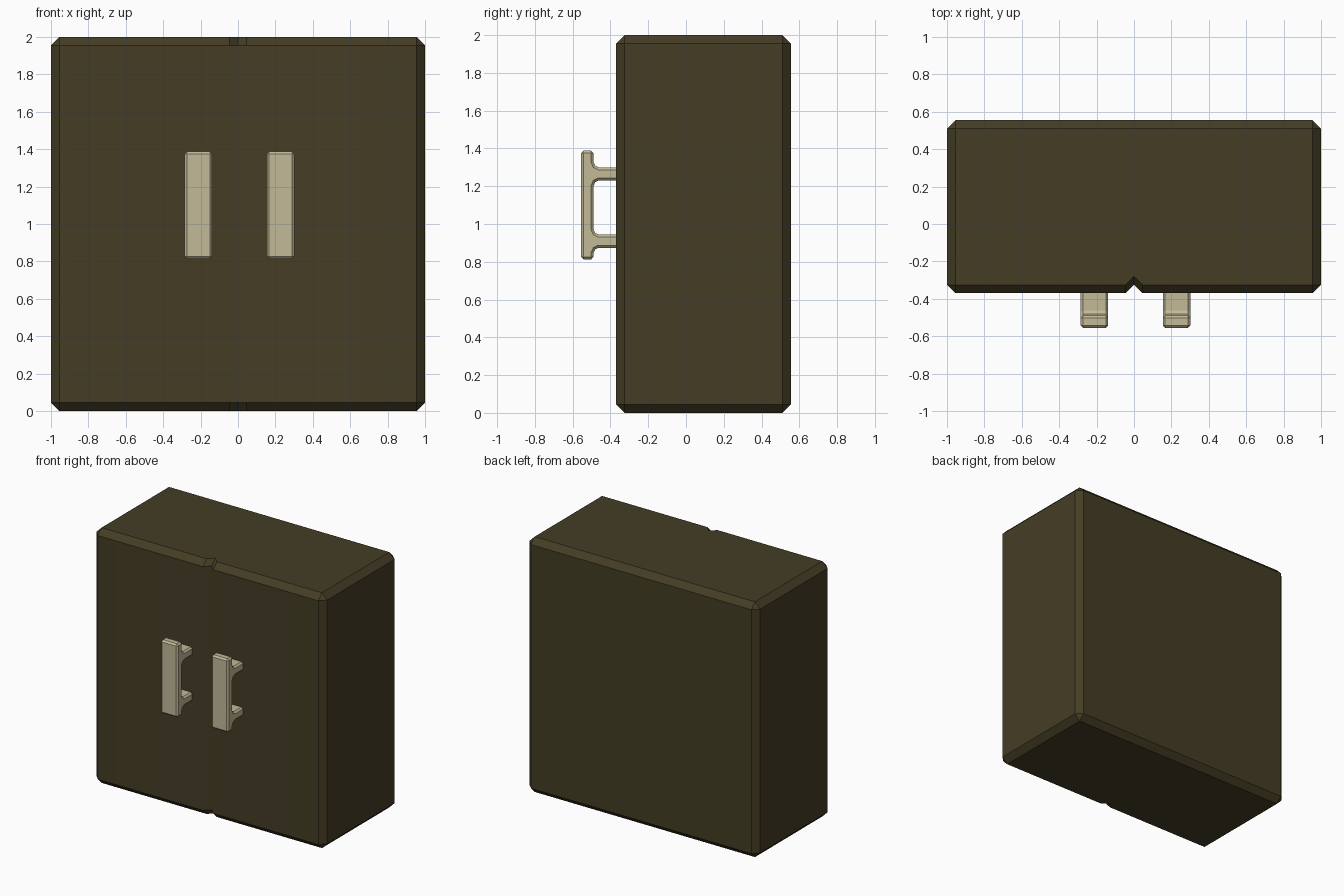
import bpy, bmesh

if "Cube" in bpy.data.objects:
    bpy.data.objects.remove(bpy.data.objects["Cube"])

def material(name, rgb):
    m = bpy.data.materials.new(name)
    m.diffuse_color = (*rgb, 1)
    m.use_nodes = True
    m.node_tree.nodes["Principled BSDF"].inputs["Base Color"].default_value = m.diffuse_color
    return m

def add_object(name, bm, mat):
    bmesh.ops.recalc_face_normals(bm, faces=bm.faces[:])
    me = bpy.data.meshes.new(name)
    bm.to_mesh(me)
    bm.free()
    me.materials.append(mat)
    ob = bpy.data.objects.new(name, me)
    bpy.context.collection.objects.link(ob)
    return ob

wood = material("dark olive brown", (0.058, 0.046, 0.018))
cream = material("cream metal", (0.54, 0.49, 0.315))

# Cabinet body: chamfered box with a V groove between the two doors
C = 0.045
F, B = -0.37, 0.555
half_mid = [(0, F + C), (C, F), (1 - C, F), (1, F + C), (1, B - C), (1 - C, B)]
half_cap = [(0, F + 2 * C), (C, F + C), (1 - C, F + C), (1 - C, F + C),
            (1 - C, B - C), (1 - C, B - C)]

def full_ring(half):
    return half + [(-x, y) for x, y in reversed(half[1:])]

bm = bmesh.new()
rings = [[bm.verts.new((x, y, z)) for x, y in full_ring(h)]
         for h, z in ((half_cap, 0), (half_mid, C), (half_mid, 2 - C), (half_cap, 2))]
n = len(rings[0])
for a, b in zip(rings, rings[1:]):
    for i in range(n):
        j = (i + 1) % n
        bm.faces.new((a[i], a[j], b[j], b[i]))
bm.faces.new(rings[0])
bm.faces.new(rings[-1])
bmesh.ops.remove_doubles(bm, verts=bm.verts[:], dist=1e-4)
# Keep the groove softly shaded, every other edge crisp
for f in bm.faces:
    f.smooth = True
for e in bm.edges:
    upright = abs(e.verts[0].co.z - e.verts[1].co.z) > 1
    e.smooth = upright and abs(e.verts[0].co.x) < 0.1
body = add_object("cabinet_body", bm, wood)
wn = body.modifiers.new("weighted_normals", 'WEIGHTED_NORMAL')
wn.keep_sharp = True

# Handle: bracket profile in the y-z plane, extruded along x and bevelled
FRONT, BACK, LOW, HIGH = -0.555, -0.489, 0.813, 1.388

def handle_profile():
    pts = [(FRONT, LOW), (BACK, LOW)]
    for c in (0.909, 1.265):
        lower = [(BACK, -0.062), (-0.481, -0.044), (-0.463, -0.035), (-0.36, -0.035)]
        pts += [(y, c + d) for y, d in lower]
        pts += [(y, c - d) for y, d in reversed(lower)]
    return pts + [(BACK, HIGH), (FRONT, HIGH)]

def make_handle(name, x0, x1):
    bm = bmesh.new()
    cap = bm.faces.new([bm.verts.new((x0, y, z)) for y, z in handle_profile()])
    ext = bmesh.ops.extrude_face_region(bm, geom=[cap], use_keep_orig=True)
    new = [v for v in ext["geom"] if isinstance(v, bmesh.types.BMVert)]
    bmesh.ops.translate(bm, verts=new, vec=(x1 - x0, 0, 0))
    bmesh.ops.recalc_face_normals(bm, faces=bm.faces[:])

    def wanted(e):
        a, b = (v.co for v in e.verts)
        if abs(a.x - b.x) < 1e-5:
            return not (a.y > -0.37 and b.y > -0.37)
        return a.z < LOW + 0.001 or a.z > HIGH - 0.001
    bmesh.ops.bevel(bm, geom=[e for e in bm.edges if wanted(e)], offset=0.013,
                    offset_type='OFFSET', segments=1, profile=0.5,
                    affect='EDGES', clamp_overlap=False)
    return add_object(name, bm, cream)

make_handle("left_handle", -0.285, -0.138)
make_handle("right_handle", 0.154, 0.301)
